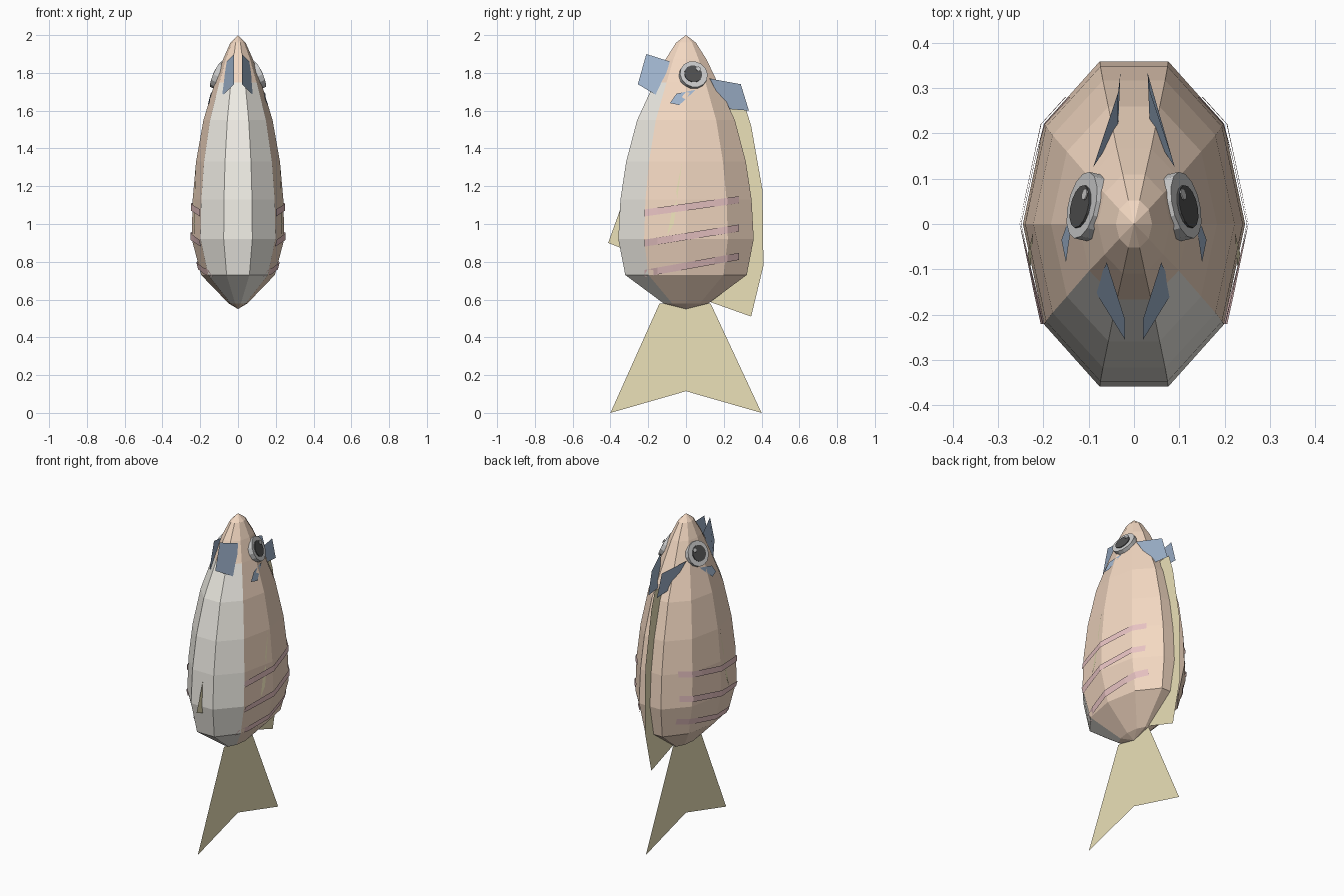
import bpy, bmesh, math
from mathutils import Vector

if "Cube" in bpy.data.objects:
    bpy.data.objects.remove(bpy.data.objects["Cube"])

def material(name, rgb):
    m = bpy.data.materials.new(name)
    m.diffuse_color = (*rgb, 1)
    m.use_nodes = True
    m.node_tree.nodes["Principled BSDF"].inputs["Base Color"].default_value = m.diffuse_color
    return m

ORANGE = material("orange", (0.90, 0.69, 0.54))
CREAM = material("cream", (0.86, 0.84, 0.78))
YELLOW = material("yellow", (0.83, 0.75, 0.48))
BLUE = material("blue", (0.36, 0.47, 0.63))
PINK = material("pink", (0.80, 0.54, 0.54))
SILVER = material("silver", (0.72, 0.72, 0.72))
BLACK = material("black", (0.08, 0.08, 0.08))

def build(name, verts, faces, *mats):
    me = bpy.data.meshes.new(name)
    me.from_pydata(verts, [], faces)
    for m in mats:
        me.materials.append(m)
    ob = bpy.data.objects.new(name, me)
    bpy.context.collection.objects.link(ob)
    return ob

def mirrored(name, verts, faces, mat):
    for side, s in (("right", 1), ("left", -1)):
        fs = faces if s > 0 else [f[::-1] for f in faces]
        build(f"{name}_{side}", [(s * x, y, z) for x, y, z in verts], fs, mat)

# Body: ten-sided loft, rings given as (z, half width x, half depth y)
RINGS = [(0.58, 0.05, 0.125), (0.73, 0.195, 0.338), (0.92, 0.245, 0.377),
         (1.13, 0.24, 0.365), (1.33, 0.222, 0.333), (1.55, 0.183, 0.272),
         (1.75, 0.122, 0.175), (1.87, 0.08, 0.115), (1.96, 0.04, 0.055)]
N = 10
verts = [(rx * math.cos(2 * math.pi * i / N), ry * math.sin(2 * math.pi * i / N), z)
         for z, rx, ry in RINGS for i in range(N)]
bottom, tip = len(verts), len(verts) + 1
verts += [(0, 0, 0.55), (0, 0, 2.0)]
faces, belly = [], []
for i in range(N):
    j = (i + 1) % N
    for r in range(len(RINGS) - 1):
        faces.append((r * N + i, r * N + j, (r + 1) * N + j, (r + 1) * N + i))
        belly.append(6 <= i <= 8 and r < 6)
    top = (len(RINGS) - 1) * N
    faces += [(j, i, bottom), (top + i, top + j, tip)]
    belly += [False, False]
body = build("body", verts, faces, ORANGE, CREAM)
for poly, b in zip(body.data.polygons, belly):
    poly.material_index = int(b)

def side_x(y, z):
    """Half width of the body at a given depth and height."""
    for (z0, a0, b0), (z1, a1, b1) in zip(RINGS, RINGS[1:]):
        if z0 <= z <= z1:
            t = (z - z0) / (z1 - z0)
            rx, ry = a0 + t * (a1 - a0), b0 + t * (b1 - b0)
            break
    k = abs(y) / ry
    if k < 0.588:
        return rx * (1 - 0.191 * k / 0.588)
    return rx * (0.809 - 0.5 * min(1, (k - 0.588) / 0.363))

# Flat fins on the centre plane
def centre_fin(name, pts):
    build(name, [(0, y, z) for y, z in pts], [tuple(range(len(pts)))], YELLOW)

centre_fin("tail_fin", [(-0.14, 0.58), (-0.4, 0), (0, 0.115), (0.4, 0), (0.13, 0.58)])
centre_fin("back_fin", [(0.12, 0.59), (0.345, 0.51), (0.41, 0.78), (0.405, 1.18),
                        (0.345, 1.52), (0.31, 1.63), (0.23, 1.63), (0.33, 1.1), (0.3, 0.75)])
centre_fin("belly_fin", [(-0.34, 1.1), (-0.412, 0.9), (-0.35, 0.875)])

# Narrow side fins
mirrored("side_fin", [(side_x(y, z) + 0.005, y, z) for y, z in
                      ((-0.02, 1.33), (-0.10, 0.94), (-0.065, 1.0))], [(0, 1, 2)], YELLOW)

# Stripes wrapped round the flanks
for n, (z0, z1) in enumerate(((0.72, 0.81), (0.88, 0.96), (1.04, 1.11))):
    v = []
    ys = [-0.22, -0.15, -0.07, 0, 0.07, 0.15, 0.22, 0.28]
    for y in ys:
        z = z0 + (z1 - z0) * (y + 0.22) / 0.5
        v += [(side_x(y, zz) + 0.008, y, zz) for zz in (z, z + 0.037)]
    mirrored(f"stripe_{n + 1}", v,
             [(2 * k, 2 * k + 2, 2 * k + 3, 2 * k + 1) for k in range(len(ys) - 1)], PINK)

# Blue head plates: front, back and cheek
QUAD = [(0, 1, 2, 3)]
mirrored("front_plate", [(0.06, -0.085, 1.86), (0.02, -0.21, 1.90),
                         (0.02, -0.255, 1.74), (0.088, -0.145, 1.675)], QUAD, BLUE)
mirrored("back_plate", [(0.09, 0.125, 1.77), (0.035, 0.29, 1.74),
                        (0.03, 0.333, 1.60), (0.035, 0.21, 1.61)], QUAD, BLUE)
mirrored("cheek_plate", [(0.13, 0.05, 1.71), (0.145, -0.05, 1.69),
                         (0.15, -0.085, 1.64), (0.16, -0.035, 1.63)], QUAD, BLUE)

# Eyes: stacked thin discs tilted to the head
def disc(name, centre, radius, lift, mat, sides=14, depth=0.03):
    normal = Vector((0.88, 0.2, 0.4)).normalized()
    q = normal.to_track_quat('Z', 'Y')
    c = Vector(centre) + normal * lift
    v = [c + q @ Vector((radius * math.cos(2 * math.pi * i / sides),
                         radius * math.sin(2 * math.pi * i / sides), -h))
         for h in (0, depth) for i in range(sides)]
    f = [tuple(range(sides))] + [(i, i + sides, (i + 1) % sides + sides, (i + 1) % sides)
                                 for i in range(sides)]
    mirrored(name, v, f, mat)

disc("eye", (0.108, 0.04, 1.79), 0.075, 0.008, SILVER)
disc("pupil", (0.108, 0.036, 1.79), 0.048, 0.014, BLACK, depth=0.005)
disc("eye_glint", (0.094, 0.062, 1.815), 0.013, 0.018, SILVER, 8, 0.003)
